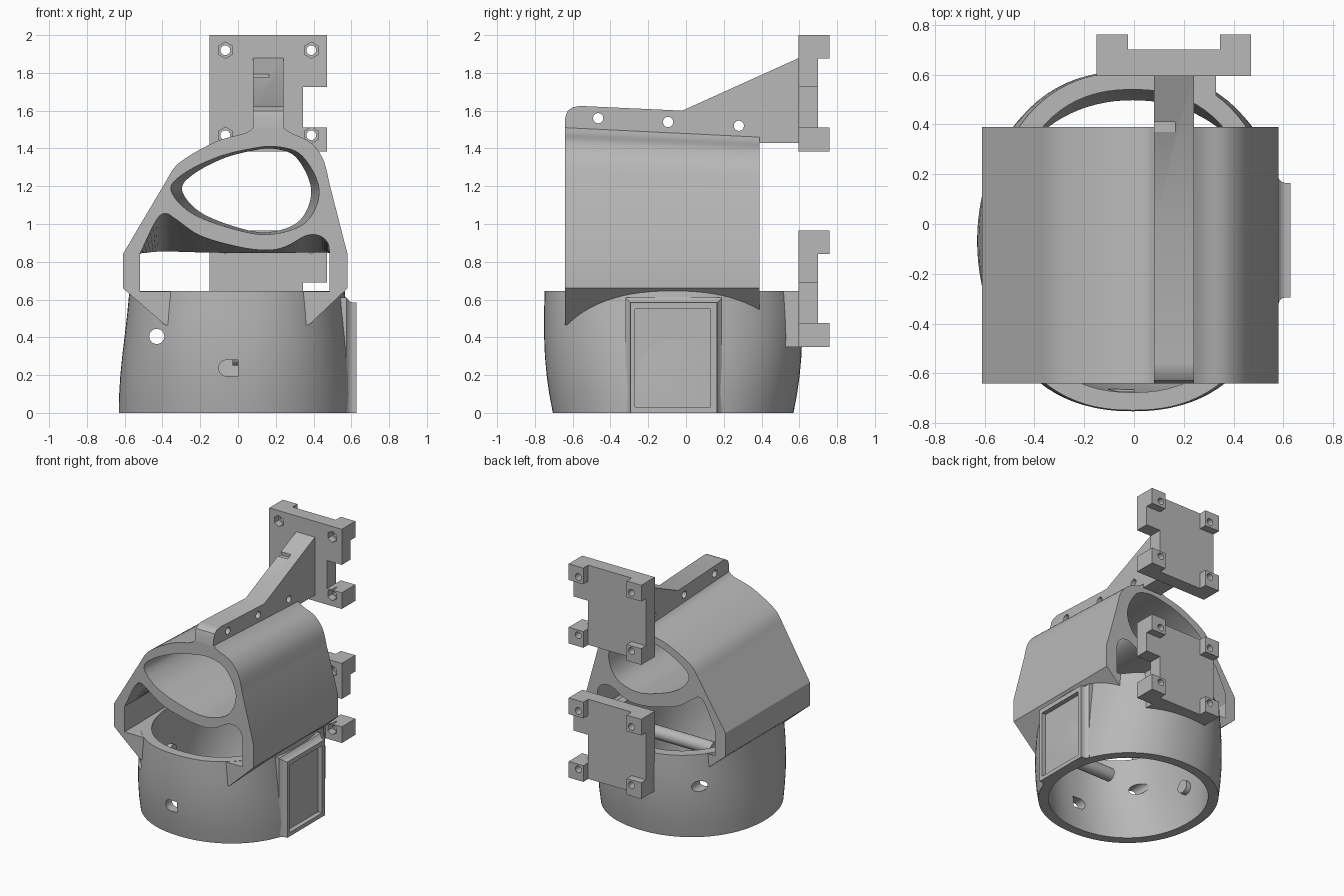
import bpy
import bmesh
from math import cos, sin, pi
from mathutils import Vector, Matrix

if "Cube" in bpy.data.objects:
    bpy.data.objects.remove(bpy.data.objects["Cube"])

GREY = (0.48, 0.48, 0.48, 1)
mat = bpy.data.materials.new("plain grey")
mat.use_nodes = True
mat.diffuse_color = GREY
mat.node_tree.nodes["Principled BSDF"].inputs["Base Color"].default_value = GREY


def finish(name, bm):
    bmesh.ops.recalc_face_normals(bm, faces=bm.faces)
    mesh = bpy.data.meshes.new(name)
    bm.to_mesh(mesh)
    bm.free()
    mesh.materials.append(mat)
    obj = bpy.data.objects.new(name, mesh)
    bpy.context.collection.objects.link(obj)
    return obj


def loft(name, sections):
    """Skin a closed solid through sections with equal point counts."""
    bm = bmesh.new()
    rows = [[bm.verts.new(p) for p in s] for s in sections]
    n = len(rows[0])
    for a, b in zip(rows, rows[1:]):
        for i in range(n):
            j = (i + 1) % n
            bm.faces.new((a[i], a[j], b[j], b[i]))
    bm.faces.new(rows[0])
    bm.faces.new(rows[-1])
    return finish(name, bm)


def box(name, x, y, z):
    corners = [(x[0], y[0]), (x[1], y[0]), (x[1], y[1]), (x[0], y[1])]
    return loft(name, [[(*c, h) for c in corners] for h in z])


def rod(name, axis, start, length, radius, sides=32):
    bm = bmesh.new()
    direction = Vector((1, 0, 0)) if axis == "X" else Vector((0, 1, 0))
    place = Matrix.Translation(Vector(start) + direction * length / 2)
    turn = direction.to_track_quat("Z", "Y").to_matrix().to_4x4()
    bmesh.ops.create_cone(bm, cap_ends=True, segments=sides, radius1=radius,
                          radius2=radius, depth=length, matrix=place @ turn)
    return finish(name, bm)


def combine(obj, tools, operation="DIFFERENCE", keep=False):
    """Apply booleans, then remove the tools."""
    for t in tools:
        m = obj.modifiers.new("cut", "BOOLEAN")
        m.operation, m.solver, m.object = operation, "EXACT", t
        t.hide_render = True
    graph = bpy.context.evaluated_depsgraph_get()
    mesh = bpy.data.meshes.new_from_object(obj.evaluated_get(graph))
    obj.modifiers.clear()
    obj.data = mesh
    if not keep:
        for t in tools:
            bpy.data.objects.remove(t)
    return obj


def spline(points, closed=False, steps=6):
    """Catmull-Rom curve through 2D points."""
    pts = [Vector(p) for p in points]
    n = len(pts)

    def get(i):
        return pts[i % n] if closed else pts[max(0, min(n - 1, i))]

    out = []
    for i in range(n if closed else n - 1):
        a, b, c, d = (get(i + k) for k in (-1, 0, 1, 2))
        for s in range(steps):
            t = s / steps
            out.append(0.5 * (2 * b + (c - a) * t + (2 * a - 5 * b + 4 * c - d) * t * t
                              + (3 * b - a - 3 * c + d) * t ** 3))
    return out if closed else out + [pts[-1]]


# Collar: rounded oval sections stacked by height
def oval(z, rx, ry, power, inset=0.0):
    out = []
    for i in range(96):
        a = 2 * pi * i / 96
        c, s = cos(a), sin(a)
        r = (abs(c) ** power + abs(s) ** power) ** (-1 / power)
        out.append(((rx - inset) * r * c - 0.005, (ry - inset) * r * s - 0.068, z))
    return out


SHAPE = [(0, 0.625, 0.637, 2.1), (0.1, 0.624, 0.656, 2.15), (0.2, 0.618, 0.67, 2.2),
         (0.3, 0.608, 0.679, 2.25), (0.4, 0.596, 0.683, 2.3), (0.52, 0.582, 0.684, 2.3),
         (0.645, 0.57, 0.68, 2.3)]
WALL = 0.072
collar = loft("collar", [oval(*s) for s in SHAPE])
inner = [oval(*s, inset=WALL) for s in SHAPE]
below = [(x, y, -0.1) for x, y, z in inner[0]]
above = [(x, y, 0.66) for x, y, z in inner[-1]]
cavity = loft("cavity_cutter", [below] + inner + [above])
combine(collar, [cavity], keep=True)
combine(collar, [
    rod("hole_cutter", "Y", (-0.43, -1, 0.405), 2, 0.04),
    box("slot_cutter", (-0.06, 0), (-1, -0.5), (0.195, 0.28)),
    rod("slot_end_cutter", "Y", (-0.06, -1, 0.2375), 0.5, 0.0425),
    box("recess_cutter", (0.592, 0.8), (-0.27, 0.13), (0.03, 0.55))])

# Framed pad on the side of the collar
def pad_section(x, grow):
    y0, y1, z1 = -0.295 - grow, 0.165 + grow, 0.585 + grow
    return [(x, y0, 0), (x, y1, 0), (x, y1, z1), (x, y0, z1)]


pad = loft("side_pad", [pad_section(0.48, 0.025), pad_section(0.575, 0.025),
                        pad_section(0.59, 0.006), pad_section(0.605, 0),
                        pad_section(0.628, 0)])
combine(pad, [cavity], keep=True)
combine(pad, [box("recess_cutter", (0.592, 0.8), (-0.27, 0.13), (0.03, 0.55))])

# Upper housing: an extruded arch on slanted feet, slightly lower at the back
FRONT, BACK = -0.64, 0.39
arch = spline([(-0.385, 1.22), (-0.31, 1.325), (-0.12, 1.435), (0.035, 1.48), (0.08, 1.51)])
arch += spline([(0.24, 1.51), (0.285, 1.48), (0.38, 1.435), (0.45, 1.345), (0.485, 1.21)])
outline = [(-0.385, 0.465), (-0.61, 0.66), (-0.61, 0.84)] + [tuple(p) for p in arch]
outline += [(0.58, 0.84), (0.58, 0.66), (0.375, 0.465)]
housing = loft("upper_housing", [
    [(x, y, z - max(0, z - 0.84) * drop) for x, z in outline]
    for y, drop in ((FRONT, 0), (BACK, 0.075))])

# Tapered egg-shaped bore
egg = spline([(-0.355, 1.18), (-0.29, 1.265), (-0.12, 1.35), (0.05, 1.395), (0.2, 1.41),
              (0.34, 1.36), (0.43, 1.18), (0.36, 1.01), (0.17, 0.945), (-0.03, 0.975),
              (-0.25, 1.06)], closed=True)
bore = loft("bore_cutter", [
    [(0.1 + (p.x - 0.1) * k, y, 1.18 + (p.y - 1.18) * m) for p in egg]
    for y, k, m in ((FRONT - 0.01, 1, 1), (BACK + 0.01, 0.87, 0.95))])

# Openings under the bore, their roofs sloping down toward the middle
roof = spline([(-0.52, 0.84), (-0.435, 1.02), (-0.385, 1.06), (-0.33, 1.03), (-0.2, 0.94),
               (0, 0.88), (0.15, 0.862), (0.25, 0.88), (0.36, 0.94), (0.43, 0.94),
               (0.475, 0.9), (0.485, 0.84)])
floor_line = [(0.485, 0.643), (-0.52, 0.643)]


def opening(name, y_end, y_mid):
    tall = [(p.x, y_end, p.y) for p in roof]
    low = [(p.x, y_mid, 0.845) for p in roof]
    return loft(name, [[*tall, *((x, y_end, z) for x, z in floor_line)],
                       [*low, *((x, y_mid, z) for x, z in floor_line)]])


combine(housing, [cavity], keep=True)
combine(housing, [bore, opening("front_opening", FRONT - 0.01, -0.1),
                  opening("back_opening", BACK + 0.01, -0.15)])

# Top fin with cross holes and a small notch
side = [(FRONT, 1.43), (0.6, 1.43), (0.6, 1.88), (-0.02, 1.6), (-0.56, 1.625),
        (-0.6, 1.618), (-0.628, 1.598), (FRONT, 1.56)]
fin = loft("top_fin", [[(x, y, z) for y, z in side] for x in (0.08, 0.24)])
cuts = [rod("pin_cutter", "X", (-0.2, y, z), 0.8, 0.027)
        for y, z in ((-0.465, 1.56), (-0.095, 1.54), (0.28, 1.52))]
cuts.append(box("notch_cutter", (0.07, 0.165), (0.37, 0.41), (1.77, 1.9)))
combine(fin, cuts)

# Two notched mounting plates with raised corners, hex pockets and screw holes
def mounting_plate(name, base):
    plate_xz = [(-0.15, 0), (0.47, 0), (0.47, 0.125), (0.345, 0.125), (0.345, 0.34),
                (0.47, 0.34), (0.47, 0.615), (-0.15, 0.615)]
    plate = loft(name, [[(x, y, z + base) for x, z in plate_xz] for y in (0.595, 0.7)])
    bosses, holes = [], []
    for x in (-0.15, 0.345):
        for z in (base, base + 0.49):
            bosses.append(box("corner_boss", (x, x + 0.125), (0.65, 0.76), (z, z + 0.125)))
    combine(plate, bosses, "UNION")
    for x in (-0.067, 0.388):
        for z in (base + 0.085, base + 0.535):
            holes.append(rod("hex_cutter", "Y", (x, 0.55, z), 0.1, 0.043, 6))
            holes.append(rod("screw_cutter", "Y", (x, 0.55, z), 0.3, 0.026, 24))
    combine(plate, holes)
    return plate


plates = [mounting_plate("upper_mounting_plate", 1.385),
          mounting_plate("lower_mounting_plate", 0.35)]

# Neck joining the lower plate to the collar
neck = box("plate_neck", (-0.15, 0.33), (0.42, 0.6), (0.35, 0.645))
combine(neck, [cavity])

# Inner peg and boss on the collar wall
peg = rod("inner_peg", "X", (-0.03, -0.3, 0.3), 0.56, 0.05)
boss = rod("inner_boss", "X", (-0.575, -0.07, 0.28), 0.07, 0.05)

bpy.ops.object.select_all(action="DESELECT")
for o in [collar, pad, housing, fin, neck, peg, boss] + plates:
    o.select_set(True)
    bpy.context.view_layer.objects.active = o
bpy.ops.object.shade_smooth_by_angle(angle=pi / 6)
